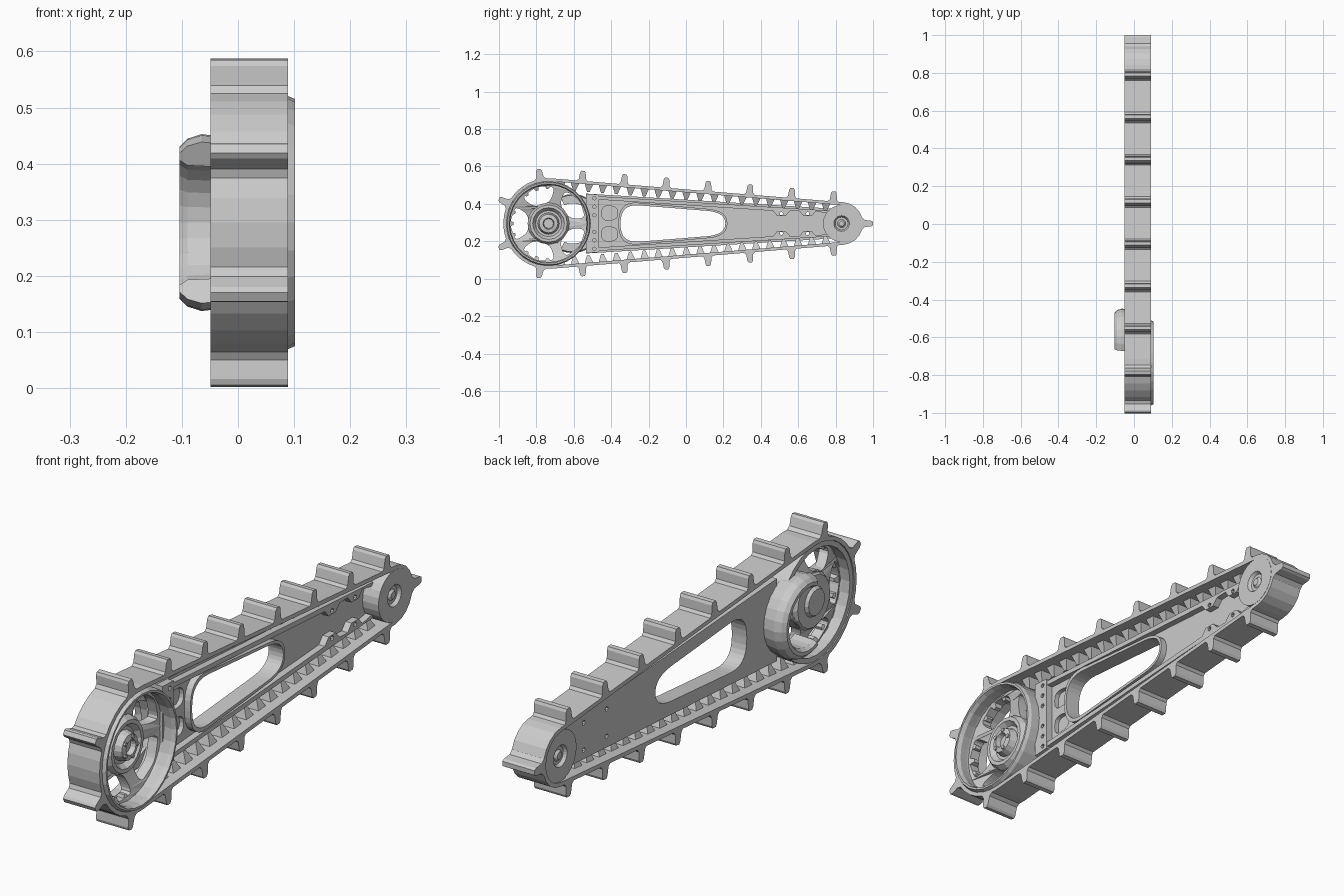
import bpy, bmesh, math
from math import sin, cos, pi
from mathutils import Matrix, Vector

if "Cube" in bpy.data.objects:
    bpy.data.objects.remove(bpy.data.objects["Cube"])

# Local curve axes (X, Y, Z) become world (Y, Z, X)
TURN = Matrix(((0, 0, 1, 0), (1, 0, 0, 0), (0, 1, 0, 0), (0, 0, 0, 1)))
Y1, Y2, ZC = -0.735, 0.832, 0.295      # pulley centres
R1, R2 = 0.242, 0.114                  # belt outer radii
D = Y2 - Y1
X0, X1 = -0.049, 0.089                 # belt width


def finish(name, bm):
    bmesh.ops.remove_doubles(bm, verts=bm.verts, dist=1e-5)
    bmesh.ops.recalc_face_normals(bm, faces=bm.faces)
    me = bpy.data.meshes.new(name)
    bm.to_mesh(me)
    bm.free()
    ob = bpy.data.objects.new(name, me)
    bpy.context.collection.objects.link(ob)
    return ob


def prism(name, loops, x0, x1):
    """Extrude filled (y, z) outlines along x; inner loops become holes."""
    cu = bpy.data.curves.new(name, 'CURVE')
    cu.dimensions, cu.fill_mode, cu.extrude = '2D', 'BOTH', (x1 - x0) / 2
    for pts in loops:
        sp = cu.splines.new('POLY')
        sp.points.add(len(pts) - 1)
        for p, (y, z) in zip(sp.points, pts):
            p.co = (y, z, 0, 1)
        sp.use_cyclic_u = True
    tmp = bpy.data.objects.new("tmp", cu)
    bpy.context.collection.objects.link(tmp)
    dg = bpy.context.evaluated_depsgraph_get()
    me = bpy.data.meshes.new_from_object(tmp.evaluated_get(dg))
    me.transform(Matrix.Translation(((x0 + x1) / 2, 0, 0)) @ TURN)
    bpy.data.objects.remove(tmp)
    bm = bmesh.new()
    bm.from_mesh(me)
    for f in bm.faces:
        f.smooth = False
    return finish(name, bm)


def lathe(name, cy, prof, n, a0=0.0, a1=2 * pi):
    """Revolve a closed (radius, x) profile about the x direction."""
    bm = bmesh.new()
    full = a1 - a0 > 6.28
    rings = []
    for i in range(n if full else n + 1):
        a = a0 + (a1 - a0) * i / n
        rings.append([bm.verts.new((x, cy + r * cos(a), ZC + r * sin(a))) for r, x in prof])
    for i in range(n):
        A, B = rings[i], rings[(i + 1) % len(rings)]
        for k in range(len(prof)):
            j = (k + 1) % len(prof)
            if prof[k][0] + prof[j][0] > 0:
                bm.faces.new((A[k], A[j], B[j], B[k]))
    if not full:
        bm.faces.new(rings[0])
        bm.faces.new(rings[-1])
    return finish(name, bm)


def circle(y, z, r, n=12):
    return [(y + r * cos(2 * pi * i / n), z + r * sin(2 * pi * i / n)) for i in range(n)]


def rounded(pts, rad, n=6):
    out = []
    for i, p in enumerate(pts):
        p = Vector(p)
        ends = []
        for q in (pts[i - 1], pts[(i + 1) % len(pts)]):
            d = Vector(q) - p
            ends.append(p + d.normalized() * min(rad, d.length * 0.49))
        for k in range(n + 1):
            t = k / n
            out.append(tuple(ends[0] * (1 - t) ** 2 + p * 2 * t * (1 - t) + ends[1] * t * t))
    return out


# Belt path
theta = math.acos((R1 - R2) / D)
L_SMALL, L_STRAIGHT = R2 * theta, math.sqrt(D * D - (R1 - R2) ** 2)
HALF = L_SMALL + L_STRAIGHT + R1 * (pi - theta)


def outline(off):
    a, b = R1 - off, R2 - off
    pts = [(Y2 + b * cos(t), ZC + b * sin(t)) for t in (-theta + 2 * theta * i / 10 for i in range(11))]
    pts += [(Y1 + a * cos(t), ZC + a * sin(t)) for t in
            (theta + (2 * pi - 2 * theta) * i / 18 for i in range(19))]
    return pts


def on_path(s):
    """Point and outward angle at belt length s from the small end."""
    m, s = (1 if s >= 0 else -1), abs(s)
    if s < L_SMALL:
        a = s / R2
        p = (Y2 + R2 * cos(a), R2 * sin(a))
    elif s < L_SMALL + L_STRAIGHT:
        a, d = theta, s - L_SMALL
        p = (Y2 + R2 * cos(a) - d * sin(a), R2 * sin(a) + d * cos(a))
    else:
        a = theta + (s - L_SMALL - L_STRAIGHT) / R1
        p = (Y1 + R1 * cos(a), R1 * sin(a))
    return Vector((p[0], ZC + m * p[1])), a * m


prism("belt", [outline(0), outline(0.016)], X0, X1)

# Outer cleats
half = [(0.036, -0.008), (0.019, 0.010), (0.015, 0.044), (0.009, 0.054)]
shape = half + [(-t, n) for t, n in reversed(half)]
for i in range(-9, 10):
    p, a = on_path(i * 2 * HALF / 19)
    nv, tv = Vector((cos(a), sin(a))), Vector((-sin(a), cos(a)))
    prism("cleat", [[tuple(p + tv * t + nv * n) for t, n in shape]], X0, X1)

# Inner drive teeth
bm = bmesh.new()
for i in range(57):
    s = (i - 28) * 2 * HALF / 57 + HALF / 57
    if abs(s) < L_SMALL + 0.03:
        continue
    p, a = on_path(s)
    nv, tv = Vector((cos(a), sin(a))), Vector((-sin(a), cos(a)))
    rows = []
    for t, w, n in ((0.023, 0.03, -0.014), (0.007, 0.012, -0.056)):
        row = []
        for sx, st in ((-1, -1), (1, -1), (1, 1), (-1, 1)):
            q = p + tv * t * st + nv * n
            row.append(bm.verts.new((0.02 + sx * w, q.x, q.y)))
        rows.append(row)
    bm.faces.new(rows[1])
    for k in range(4):
        j = (k + 1) % 4
        bm.faces.new((rows[0][k], rows[0][j], rows[1][j], rows[1][k]))
finish("belt_teeth", bm)

# Side plate: smooth back layer, and a front layer with pockets
slot = rounded([(-0.35, 0.40), (-0.35, 0.19), (0.21, 0.235), (0.21, 0.355)], 0.1, 8)
body = [(-0.535, 0.135), (0.78, 0.215), (0.83, 0.23), (0.83, 0.36), (0.78, 0.375), (-0.535, 0.455)]
pockets = [rounded([(-0.45, z - 0.04), (-0.365, z - 0.035), (-0.365, z + 0.035), (-0.45, z + 0.04)], 0.035, 4)
           for z in (ZC + 0.056, ZC - 0.056)]
bolts = [circle(y, ZC + s * 0.053, 0.009, 8) for y in (0.51, 0.65) for s in (-1, 1)]
edge_bolts = [circle(-0.49, ZC + k * 0.045, 0.009, 8) for k in (-3, -2, -1, 1, 2, 3)]
prism("side_plate_back", [body, slot] + bolts, -0.016, 0.004)
prism("side_plate_front", [body, slot] + pockets + bolts + edge_bolts, 0.004, 0.022)

# Raised ribs along the long edges, widening round the bolts near the tip
for s in (-1, 1):
    bumps = []
    for y in (0.65, 0.51):
        bumps += [(y + 0.045, 0.066), (y + 0.022, 0.04), (y - 0.022, 0.04), (y - 0.045, 0.068)]
    rib = [(-0.47, 0.146), (0.78, 0.068), (0.78, 0.05)] + bumps + [(-0.47, 0.128)]
    near = [[(y, z) for y, z in b] for b in bolts if (sum(q[1] for q in b) / 8 - ZC) * s > 0]
    prism("edge_rib", [[(y, ZC + s * z) for y, z in rib]] + near, 0.02, 0.048)
grow = [(-0.07 + (y + 0.07) * 1.04, ZC + (z - ZC) * 1.15) for y, z in slot]
prism("slot_rib", [grow, slot], 0.02, 0.048)
prism("end_flange", [[(-0.535, 0.137), (-0.465, 0.141), (-0.465, 0.45), (-0.535, 0.454)]]
      + edge_bolts, 0.02, 0.05)

# Small end roller with recessed hubs
lathe("small_roller", Y2, [(0.022, X0 + 0.018), (0.034, X0 + 0.018), (0.042, X0 + 0.006), (0.099, X0 + 0.006),
      (0.099, X1 + 0.001), (0.042, X1 + 0.001), (0.034, X1 - 0.012), (0.022, X1 - 0.012)], 24)
lathe("small_axle", Y2, [(0, X0 + 0.01), (0.014, X0 + 0.01), (0.024, X0 + 0.02),
      (0.024, X1 - 0.014), (0.014, X1 - 0.004), (0, X1 - 0.004)], 12)

# Large wheel rim
lathe("wheel_rim", Y1, [(0.226, -0.045), (0.226, 0.088), (0.220, 0.102), (0.212, 0.102),
      (0.206, 0.085), (0.210, 0.05), (0.210, -0.01), (0.206, -0.045)], 28)

# Five dished spokes
holes = []
for k in range(5):
    m = pi / 5 + k * 2 * pi / 5
    pol = [(0.115, -0.36), (0.16, -0.47), (0.198, -0.46), (0.208, 0), (0.198, 0.46), (0.16, 0.47), (0.115, 0.36)]
    holes.append(rounded([(Y1 + r * cos(m + t), ZC + r * sin(m + t)) for r, t in pol], 0.025, 3))
spokes = prism("wheel_spokes", [circle(Y1, ZC, 0.216, 28), circle(Y1, ZC, 0.06, 16)] + holes, -0.03, 0.01)
for v in spokes.data.vertices:
    v.co.x += 0.28 * max(0, math.hypot(v.co.y - Y1, v.co.z - ZC) - 0.1)

# Stepped hub
lathe("wheel_hub", Y1, [(0, -0.047), (0.05, -0.047), (0.058, -0.035), (0.1, -0.035), (0.112, -0.02), (0.112, 0.02),
      (0.1, 0.04), (0.085, 0.04), (0.07, 0.02), (0.058, 0.02), (0.05, 0.05), (0.03, 0.055), (0.026, 0.035), (0, 0.035)], 16)
for k in range(5):
    a = k * 2 * pi / 5
    prism("hub_bolt", [circle(Y1 + 0.04 * cos(a), ZC + 0.04 * sin(a), 0.008, 6)], 0.04, 0.058)

# Crescent drive cover on the outer side
lathe("drive_cover", -0.606, [(0.152, -0.012), (0.158, -0.065), (0.150, -0.09), (0.136, -0.104), (0.122, -0.104),
      (0.112, -0.09), (0.108, -0.012)], 16, -2.0, 2.0)
